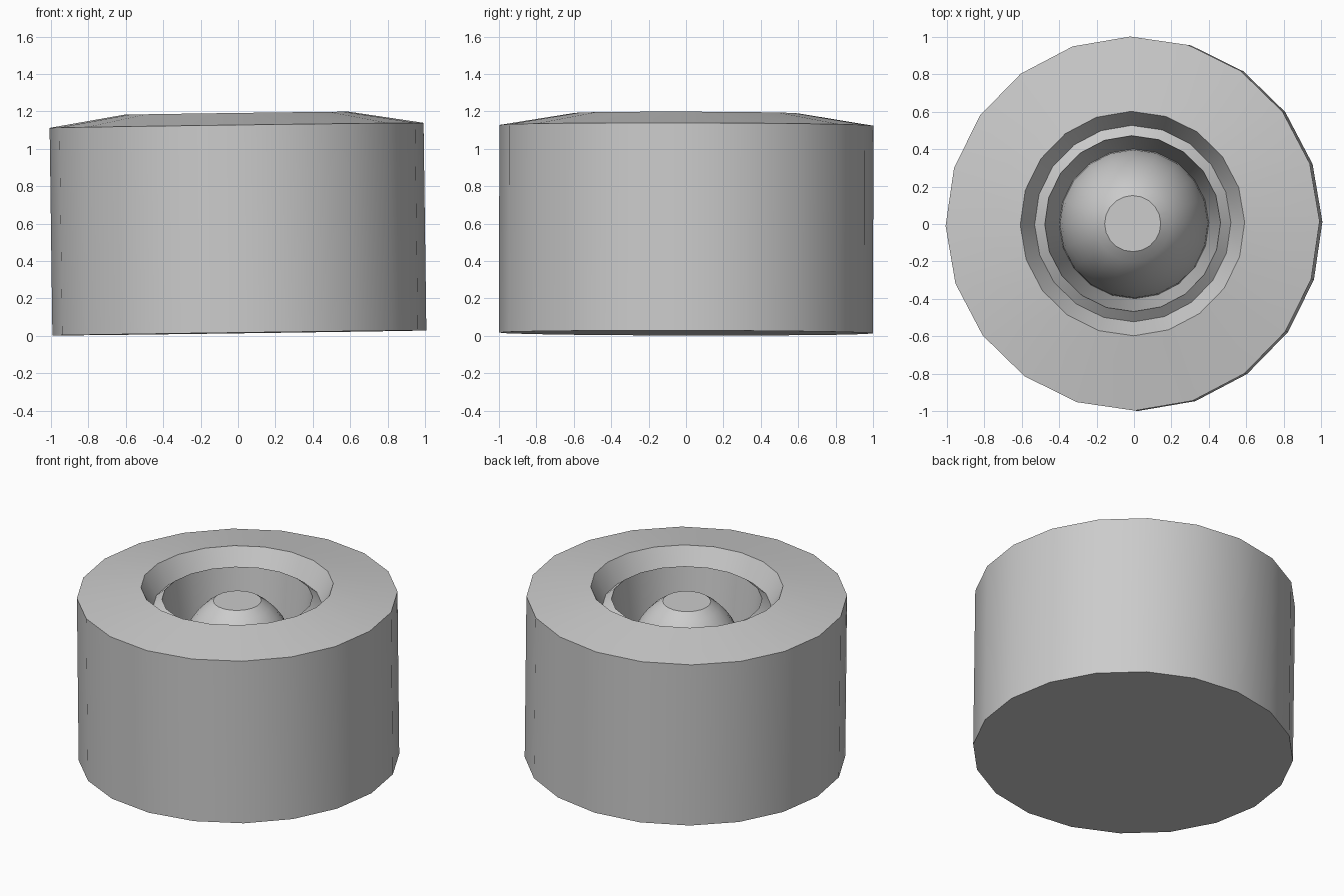
import bpy, math

if "Cube" in bpy.data.objects:
    bpy.data.objects.remove(bpy.data.objects["Cube"])

SIDES = 20
PHASE = math.radians(0.7)

# Half profile (radius, height): base, outer wall, sloped rim, groove, inner well
profile = [(1.0, 0.0), (1.0, 1.11), (0.6, 1.175), (0.525, 1.045),
           (0.47, 1.09), (0.40, 0.53)]

# Rounded central dome, from the well floor up to its flat cap
start, end = 0.0, math.acos(0.15 / 0.40)
for i in range(1, 9):
    a = start + (end - start) * i / 8
    profile.append((0.40 * math.cos(a), 0.52 + 0.595 * math.sin(a)))


def lathe(name, points, sides):
    """Spin a profile around z and close both ends with flat caps."""
    verts, faces = [], []
    for r, z in points:
        for k in range(sides):
            a = PHASE + 2 * math.pi * k / sides
            verts.append((r * math.cos(a), r * math.sin(a), z))
    for j in range(len(points) - 1):
        for k in range(sides):
            n = (k + 1) % sides
            faces.append((j * sides + k, j * sides + n,
                          (j + 1) * sides + n, (j + 1) * sides + k))
    faces.append(tuple(reversed(range(sides))))
    last = (len(points) - 1) * sides
    faces.append(tuple(range(last, last + sides)))
    mesh = bpy.data.meshes.new(name)
    mesh.from_pydata(verts, [], faces)
    obj = bpy.data.objects.new(name, mesh)
    bpy.context.collection.objects.link(obj)
    return obj


# Round body, resting with a very slight tilt
body = lathe("round_body", profile, SIDES)
body.location = (0, 0, 0.0155)
body.rotation_euler = (-0.002, -0.0135, 0)
# Undo the sideways drift the tilt gives to the upper part
body.location.x = 0.0075

bpy.context.view_layer.objects.active = body
body.select_set(True)
bpy.ops.object.shade_smooth_by_angle(angle=math.radians(30))
